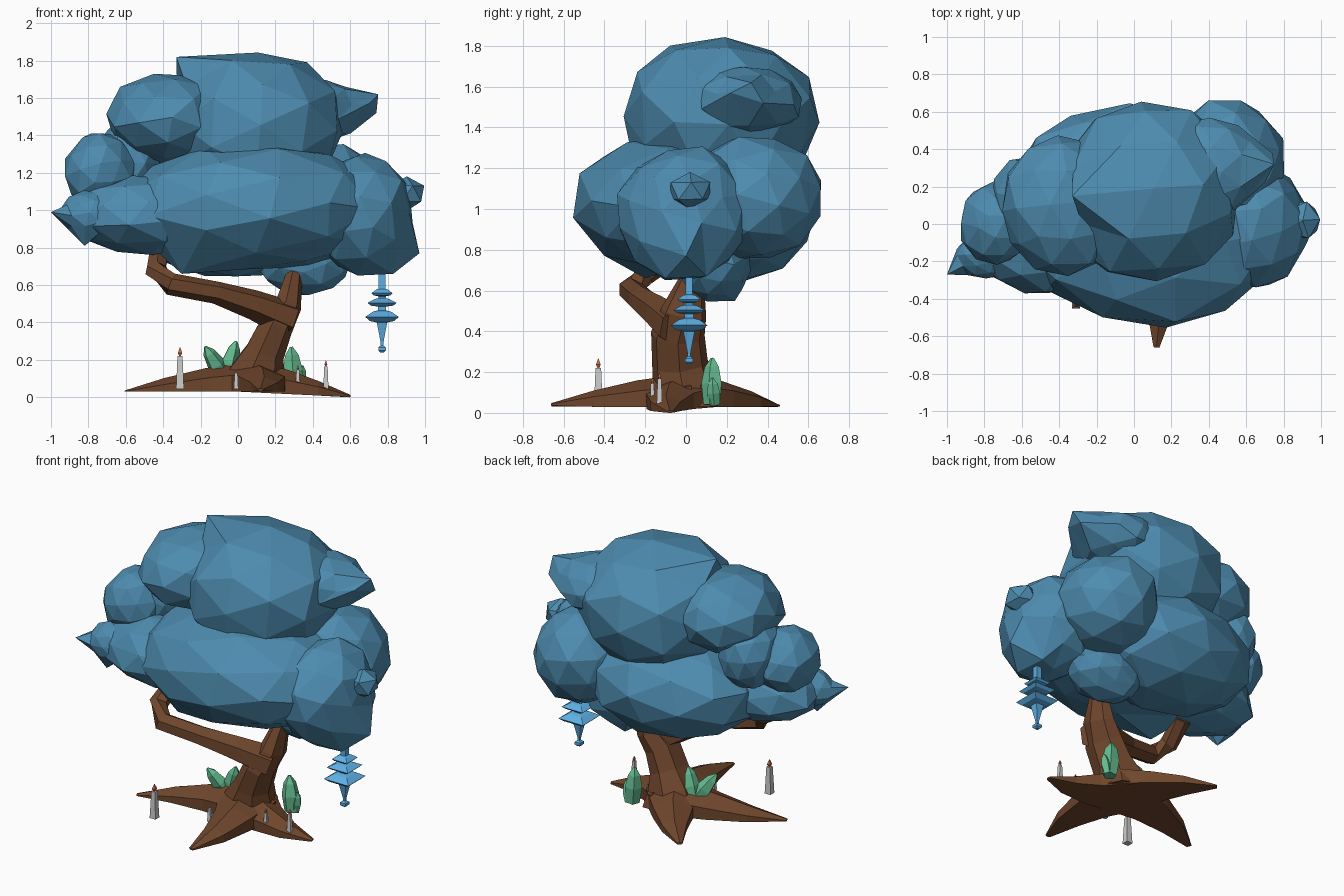
import bpy, bmesh, math, random
from mathutils import Vector, Matrix

if "Cube" in bpy.data.objects:
    bpy.data.objects.remove(bpy.data.objects["Cube"])

random.seed(4)

def material(name, rgb):
    m = bpy.data.materials.new(name)
    m.diffuse_color = (*rgb, 1)
    m.use_nodes = True
    m.node_tree.nodes["Principled BSDF"].inputs["Base Color"].default_value = m.diffuse_color
    return m

LEAF = material("leaf_blue", (0.075, 0.26, 0.43))
BARK = material("bark", (0.16, 0.062, 0.026))
CRYSTAL = material("crystal_green", (0.13, 0.5, 0.28))
GLOW = material("lantern_blue", (0.11, 0.43, 0.78))
FLAME = material("flame", (0.6, 0.15, 0.06))

def finish(bm, name, mat=None):
    bmesh.ops.recalc_face_normals(bm, faces=bm.faces)
    me = bpy.data.meshes.new(name)
    bm.to_mesh(me)
    bm.free()
    ob = bpy.data.objects.new(name, me)
    bpy.context.collection.objects.link(ob)
    if mat:
        me.materials.append(mat)
    return ob

def loft(bm, rings):
    loops = [[bm.verts.new(p) for p in r] for r in rings]
    n = len(loops[0])
    for a, b in zip(loops, loops[1:]):
        for i in range(n):
            bm.faces.new((a[i], a[(i + 1) % n], b[(i + 1) % n], b[i]))
    bm.faces.new(loops[0])
    bm.faces.new(loops[-1])

def tube(name, pts, ref, n=6):
    """Limb through (x, y, z, half width, half height, floor) stations."""
    ref, bm, rings = Vector(ref), bmesh.new(), []
    ctr = [Vector(p[:3]) for p in pts]
    for i, p in enumerate(pts):
        t = (ctr[min(i + 1, len(ctr) - 1)] - ctr[max(i - 1, 0)]).normalized()
        side = t.cross(ref).normalized()
        up = side.cross(t)
        ring = []
        for k in range(n):
            a = math.tau * (k + 0.5) / n
            q = ctr[i] + side * math.cos(a) * p[3] + up * math.sin(a) * p[4]
            q.z = max(q.z, p[5] if len(p) > 5 else 0.03)
            ring.append(q)
        rings.append(ring)
    loft(bm, rings)
    return finish(bm, name, BARK)

def lathe(bm, profile, origin, n=4):
    """Square (or n-sided) turned shape; profile is (half width, z)."""
    k = 1 / math.cos(math.pi / n)
    loft(bm, [[Vector(origin) + Vector((r * k * math.cos(math.tau * (i + .5) / n),
                                        r * k * math.sin(math.tau * (i + .5) / n), z))
               for i in range(n)] for r, z in profile])

# Foliage: faceted clumps (centre, radii, points pulled out), merged by union
CLUMPS = [
    ((0.10, -0.05, 1.02), (0.68, 0.50, 0.34), [(-0.3, -0.2, .66)]),
    ((-0.06, 0.23, 0.97), (0.55, 0.40, 0.33), []),
    ((0.50, 0.34, 1.05), (0.31, 0.33, 0.30), []),
    ((0.66, -0.01, 0.98), (0.27, 0.32, 0.32), [(.97, .0, .77), (.83, -.1, .66), (.80, .1, .67)]),
    ((0.90, 0.02, 1.09), (0.10, 0.11, 0.09), []),
    ((0.08, 0.17, 1.44), (0.48, 0.48, 0.405), [(-.33, .15, 1.82)]),
    ((0.40, 0.30, 1.53), (0.26, 0.27, 0.17), [(.75, .32, 1.62), (.74, .38, 1.52), (.70, .22, 1.57)]),
    ((-0.38, 0.10, 1.49), (0.32, 0.36, 0.24), []),
    ((-0.58, 0.14, 1.27), (0.18, 0.22, 0.22), []),
    ((-0.74, 0.00, 1.21), (0.19, 0.22, 0.20), [(-.83, -.02, 1.39)]),
    ((-0.48, -0.06, 0.97), (0.42, 0.31, 0.21), []),
    ((-0.79, -0.17, 0.98), (0.16, 0.12, 0.12), [(-1, -.27, .99), (-.82, -.2, .81)]),
    ((0.35, 0.14, 0.73), (0.25, 0.18, 0.18), [(.28, .24, .55)]),
]
clumps = []
for c, r, pulls in CLUMPS:
    bm = bmesh.new()
    bmesh.ops.create_icosphere(bm, subdivisions=2 if min(r) > 0.1 else 1, radius=1.03)
    spin = Matrix.Rotation(random.uniform(0, 6), 3, 'Z') @ Matrix.Rotation(random.uniform(0, 6), 3, 'X')
    for v in bm.verts:
        q = spin @ v.co * random.uniform(0.96, 1.04)
        v.co = Vector(c) + Vector(q[i] * r[i] for i in range(3))
    for p in pulls:
        min(bm.verts, key=lambda v: (v.co - Vector(p)).length).co = p
    clumps.append(finish(bm, "foliage", LEAF))
foliage = clumps[0]
bpy.context.view_layer.objects.active = foliage
for other in clumps[1:]:
    mod = foliage.modifiers.new("union", 'BOOLEAN')
    mod.operation, mod.solver, mod.object = 'UNION', 'EXACT', other
    bpy.ops.object.modifier_apply(modifier=mod.name)
    bpy.data.objects.remove(other)

# Trunk leaning right, with a fork sweeping left and forward
tube("trunk", [(0.09, 0, 0.03, .20, .19), (0.10, -0.01, 0.13, .16, .16),
               (0.14, -0.03, 0.24, .11, .14), (0.20, -0.04, 0.38, .095, .135),
               (0.265, -0.01, 0.49, .075, .115), (0.30, 0.03, 0.66, .045, .06)], (0, 1, 0), 7)
tube("branch", [(0.26, -0.03, 0.42, .12, .10), (0.08, -0.13, 0.495, .09, .08),
                (-0.12, -0.22, 0.56, .07, .06), (-0.36, -0.27, 0.605, .065, .06),
                (-0.44, -0.20, 0.68, .06, .055), (-0.42, -0.05, 0.78, .055, .05)], (0, 0, 1))

# Roots: tapering limbs with flat undersides
for i, (x, y, z, bend) in enumerate([(-0.60, -0.20, .03, .04), (0.12, -0.66, .04, -.04),
                                     (0.60, -0.08, .005, .05), (-0.27, 0.45, .035, .03)]):
    tip, start = Vector((x, y, z)), Vector((0.08, -0.01, 0.07))
    side = (tip - start).cross(Vector((0, 0, 1))).normalized()
    pts = []
    for f, w, h in [(0, .21, .12), (.35, .14, .10), (.68, .085, .06), (1, .018, .008)]:
        p = start.lerp(tip, f) + side * bend * math.sin(f * math.pi)
        pts.append((p.x, p.y, p.z, w, h, .03 if z > .01 else .03 * (1 - f)))
    tube(f"root_{i + 1}", pts, (0, 0, 1))

# Crystals: pointed five-sided shards beside the trunk
def shard(name, base, tip, r):
    b, t = Vector(base), Vector(tip)
    q = (t - b).to_track_quat('Z', 'Y')
    bm = bmesh.new()
    loft(bm, [[b.lerp(t, f) + q @ Vector((k * r * math.cos(math.tau * i / 5),
                                          k * r * math.sin(math.tau * i / 5), 0))
               for i in range(5)] for f, k in [(0, .8), (.45, 1), (.8, .7), (1, .15)]])
    finish(bm, name, CRYSTAL)

shard("crystal_left_a", (-0.07, 0.01, .10), (-0.175, -0.07, .27), .05)
shard("crystal_left_b", (-0.07, 0.01, .10), (-0.01, -0.01, .30), .05)
shard("crystal_right_a", (0.30, 0.13, .04), (0.285, 0.13, .27), .055)
shard("crystal_right_b", (0.32, 0.14, .04), (0.345, 0.13, .17), .035)

# Candles: tapered square posts with small flames
for i, (x, y, top, r, lit) in enumerate([(-0.31, -0.43, .22, .021, 1), (-0.01, -0.28, .13, .012, 0),
                                         (0.32, -0.165, .145, .012, 1), (0.47, -0.13, .165, .014, 1)]):
    bm = bmesh.new()
    lathe(bm, [(r, .045), (r * .65, top)], (x, y, 0))
    finish(bm, f"candle_{i + 1}")
    if lit:
        bm = bmesh.new()
        lathe(bm, [(r * .2, top), (r * .55, top + r * .8), (r * .08, top + r * 2.2)], (x, y, 0))
        finish(bm, f"flame_{i + 1}", FLAME)

# Hanging tiered lantern
bm = bmesh.new()
lathe(bm, [(.018, .74), (.018, .58), (.03, .577), (.056, .557), (.045, .545), (.02, .54),
           (.02, .53), (.04, .525), (.077, .505), (.06, .49), (.022, .485), (.022, .465),
           (.05, .457), (.09, .43), (.065, .408), (.028, .40), (.02, .36), (.007, .29),
           (.007, .277), (.02, .267), (.02, .25), (.01, .24)], (0.77, 0.015, 0))
finish(bm, "hanging_lantern", GLOW)
